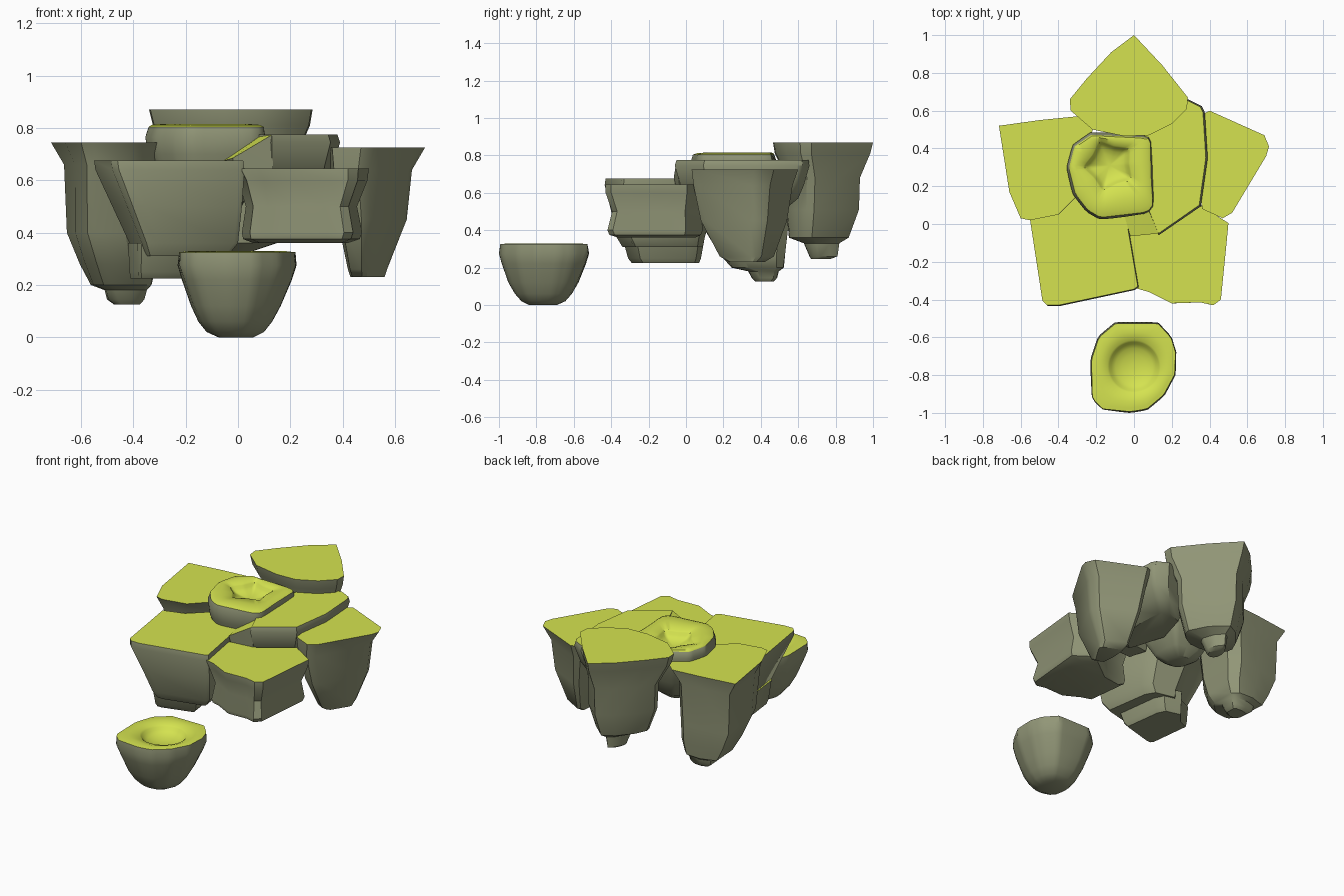
import bpy, bmesh, math

if "Cube" in bpy.data.objects:
    bpy.data.objects.remove(bpy.data.objects["Cube"])


def material(name, rgb):
    m = bpy.data.materials.new(name)
    m.diffuse_color = (*rgb, 1)
    m.use_nodes = True
    m.node_tree.nodes["Principled BSDF"].inputs["Base Color"].default_value = m.diffuse_color
    return m


ROCK = material("grey green rock", (0.285, 0.305, 0.185))
GRASS = material("yellow green grass", (0.66, 0.765, 0.08))


def finish(name, bm, angle=35):
    bmesh.ops.recalc_face_normals(bm, faces=bm.faces)
    me = bpy.data.meshes.new(name)
    bm.to_mesh(me)
    bm.free()
    ob = bpy.data.objects.new(name, me)
    bpy.context.collection.objects.link(ob)
    me.materials.append(ROCK)
    me.materials.append(GRASS)
    bpy.ops.object.select_all(action='DESELECT')
    ob.select_set(True)
    bpy.context.view_layer.objects.active = ob
    bpy.ops.object.shade_smooth_by_angle(angle=math.radians(angle))
    return ob


def fit(outline, box, rounding=0):
    """Stretch an outline into the box (x0, x1, y0, y1), optionally rounding it."""
    xs, ys = [p[0] for p in outline], [p[1] for p in outline]
    x0, x1, y0, y1 = box
    res = []
    for x, y in outline:
        u = 2 * (x - min(xs)) / (max(xs) - min(xs)) - 1
        v = 2 * (y - min(ys)) / (max(ys) - min(ys)) - 1
        k = 1 + rounding * (1 / max(math.hypot(u, v), .3) - 1)
        res.append((x0 + (u * k + 1) / 2 * (x1 - x0), y0 + (v * k + 1) / 2 * (y1 - y0)))
    return res


def loft(bm, rings, grass_from):
    """Skin closed rings of 3D points, cap both ends."""
    loops = [[bm.verts.new(p) for p in r] for r in rings]
    for k, (a, b) in enumerate(zip(loops, loops[1:])):
        for i in range(len(a)):
            j = (i + 1) % len(a)
            bm.faces.new((a[i], a[j], b[j], b[i])).material_index = int(k >= grass_from)
    bm.faces.new(loops[0])
    bm.faces.new(loops[-1]).material_index = 1


def island(name, outline, top, rings, rounding=0):
    """Flat grassy top on tapering rock; rings run downward and get rounder."""
    bm = bmesh.new()
    n = len(rings)
    pts = [[(x, y, z) for x, y in fit(outline, box, rounding * min(1, 2 * i / n))]
           for i, (z, *box) in reversed(list(enumerate(rings)))]
    pts.append([(x, y, top) for x, y in outline])
    loft(bm, pts, len(pts))
    return finish(name, bm)


def bowl(name, outline, rings, rim_z, pit, pit_shape, n=60):
    """Rounded rock with a grassy rim and a hollow in its top."""
    px, py = pit

    def ray(t):
        dx, dy = math.cos(t), math.sin(t)
        for (ax, ay), (bx, by) in zip(outline, outline[1:] + outline[:1]):
            ex, ey = bx - ax, by - ay
            den = dx * ey - dy * ex
            if abs(den) > 1e-9:
                r = ((ax - px) * ey - (ay - py) * ex) / den
                s = ((ax - px) * dy - (ay - py) * dx) / den
                if r > 0 and -1e-6 <= s <= 1 + 1e-6:
                    return r
    ang = [2 * math.pi * i / n for i in range(n)]
    rad = [ray(t) for t in ang]
    base = [(px + r * math.cos(t), py + r * math.sin(t)) for r, t in zip(rad, ang)]
    pts = [[(x, y, z) for x, y in fit(base, box, .7 * i / len(rings))]
           for i, (z, *box) in reversed(list(enumerate(rings)))]
    grass_from = len(pts) - 1

    def ring(radius, z):
        pts.append([(px + radius(i) * math.cos(ang[i]),
                     py + radius(i) * math.sin(ang[i]), z) for i in range(n)])
    ring(lambda i: .9 * rad[i], rim_z - .003)
    ring(lambda i: .5 * rad[i] + .5 * pit_shape(ang[i]), rim_z)
    for k, d in ((1.08, .012), (1.0, .02), (.92, .035), (.75, .05), (.5, .06), (.25, .066), (.08, .067)):
        ring(lambda i: k * pit_shape(ang[i]), rim_z - d)
    bm = bmesh.new()
    loft(bm, pts, grass_from)
    return finish(name, bm, 38)


# back island, the tallest
island("back_island",
       [(0, 1), (-.12, .91), (-.25, .77), (-.34, .66), (-.335, .6), (-.22, .5), (-.05, .465),
        (.08, .47), (.2, .53), (.28, .61), (.285, .67), (.15, .84)], .87,
       [(.81, -.325, .275, .475, .985), (.68, -.26, .22, .54, .93), (.51, -.25, .21, .535, .925),
        (.36, -.19, .15, .55, .87), (.33, -.09, .06, .63, .82), (.26, -.07, .04, .66, .81),
        (.245, -.05, .02, .67, .77)], .4)

# back left island
island("left_island",
       [(-.715, .52), (-.5, .55), (-.3, .57), (-.22, .5), (-.25, .2), (-.3, .15), (-.4, .05),
        (-.55, .02), (-.6, .03), (-.66, .17)], .745,
       [(.66, -.665, -.29, .06, .55), (.4, -.66, -.3, .1, .55), (.28, -.615, -.3, .17, .54),
        (.2, -.575, -.32, .24, .53), (.18, -.52, -.34, .33, .5), (.145, -.51, -.35, .35, .49),
        (.125, -.48, -.37, .37, .47)], .5)

# right island
island("right_island",
       [(.4, .6), (.69, .47), (.715, .41), (.7, .36), (.52, .06), (.47, .03), (.36, .08),
        (.34, .35), (.36, .58)], .725,
       [(.64, .35, .665, .04, .57), (.45, .38, .645, .08, .54), (.26, .42, .57, .18, .47),
        (.23, .43, .56, .23, .42)])

# front left island with a block beneath
E = [(-.55, .02), (-.42, .06), (-.3, .17), (-.1, .13), (-.045, .05), (.02, -.33), (0, -.345),
     (-.4, -.43), (-.46, -.43), (-.485, -.405)]
island("front_left_island", E, .675,
       [(.64, -.545, .025, -.435, .17), (.5, -.48, .015, -.40, .14), (.36, -.415, 0, -.37, .1),
        (.31, -.39, -.04, -.34, .09)])
island("front_left_block", fit(E, (-.42, -.1, -.34, .1)), .36,
       [(.25, -.415, -.13, -.31, .08), (.225, -.41, -.15, -.29, .07)])

# front right island with a pinched waist
island("front_right_island",
       [(-.025, -.06), (.14, -.04), (.35, .1), (.46, .03), (.5, .005), (.49, -.1), (.46, -.4),
        (.42, -.43), (.35, -.415), (.2, -.42), (.08, -.36), (.01, -.34)], .645,
       [(.6, 0, .495, -.43, .1), (.5, .03, .455, -.395, .08), (.4, .015, .475, -.42, .09),
        (.375, .02, .465, -.41, .08), (.36, .06, .42, -.36, .05)])

# middle island and the sloped ramp on its front left
island("middle_island",
       [(.28, .655), (.35, .62), (.365, .59), (.38, .35), (.345, .1), (.13, -.05), (.08, .07),
        (0, .3), (.1, .6)], .775,
       [(.745, -.005, .39, -.06, .66), (.64, .01, .36, -.03, .63), (.57, .02, .31, .02, .6),
        (.52, .03, .24, .08, .54)])
bm = bmesh.new()
slope = [(.09, .08, .774), (.13, -.05, .774), (-.02, -.065, .685), (-.055, .06, .675)]
for x, y, z in slope:
    bm.verts.new((x, y, z))
    bm.verts.new((x * .9 + .02, y * .9 + .02, .55))
bmesh.ops.convex_hull(bm, input=bm.verts)
bm.normal_update()
for f in bm.faces:
    f.material_index = int(f.normal.z > .4)
finish("ramp", bm)


# central rock with a star-shaped hollow
def star(t):
    d = (math.degrees(t) - 40) % 72
    d = math.radians(min(d, 72 - d))
    a, b, w = .135, .1, math.radians(36)
    return a * b * math.sin(w) / (b * math.sin(w - d) + a * math.sin(d))


bowl("star_rock",
     [(-.23, .485), (.08, .47), (.095, .45), (.1, .25), (.11, .1), (.08, .06), (-.05, .045),
      (-.18, .03), (-.25, .07), (-.32, .16), (-.355, .3), (-.325, .42)],
     [(.804, -.342, .098, .037, .472), (.765, -.355, .108, .025, .487), (.7, -.345, .1, .035, .475),
      (.58, -.3, .06, .08, .44), (.47, -.24, 0, .14, .38), (.43, -.18, -.06, .2, .33)],
     .815, (-.13, .31), star)

# low front rock with a round hollow
bowl("front_rock",
     [(-.1, -.525), (.13, -.525), (.2, -.6), (.225, -.68), (.22, -.8), (.16, -.91), (.07, -.985),
      (-.02, -1), (-.17, -.985), (-.225, -.93), (-.23, -.72), (-.19, -.6)],
     [(.325, -.225, .22, -.993, -.527), (.275, -.231, .225, -1, -.518),
      (.22, -.215, .208, -.985, -.535), (.12, -.18, .165, -.95, -.575),
      (.06, -.152, .132, -.915, -.61), (.02, -.12, .1, -.88, -.645), (0, -.075, .06, -.84, -.69)],
     .33, (0, -.755), lambda t: .13)
